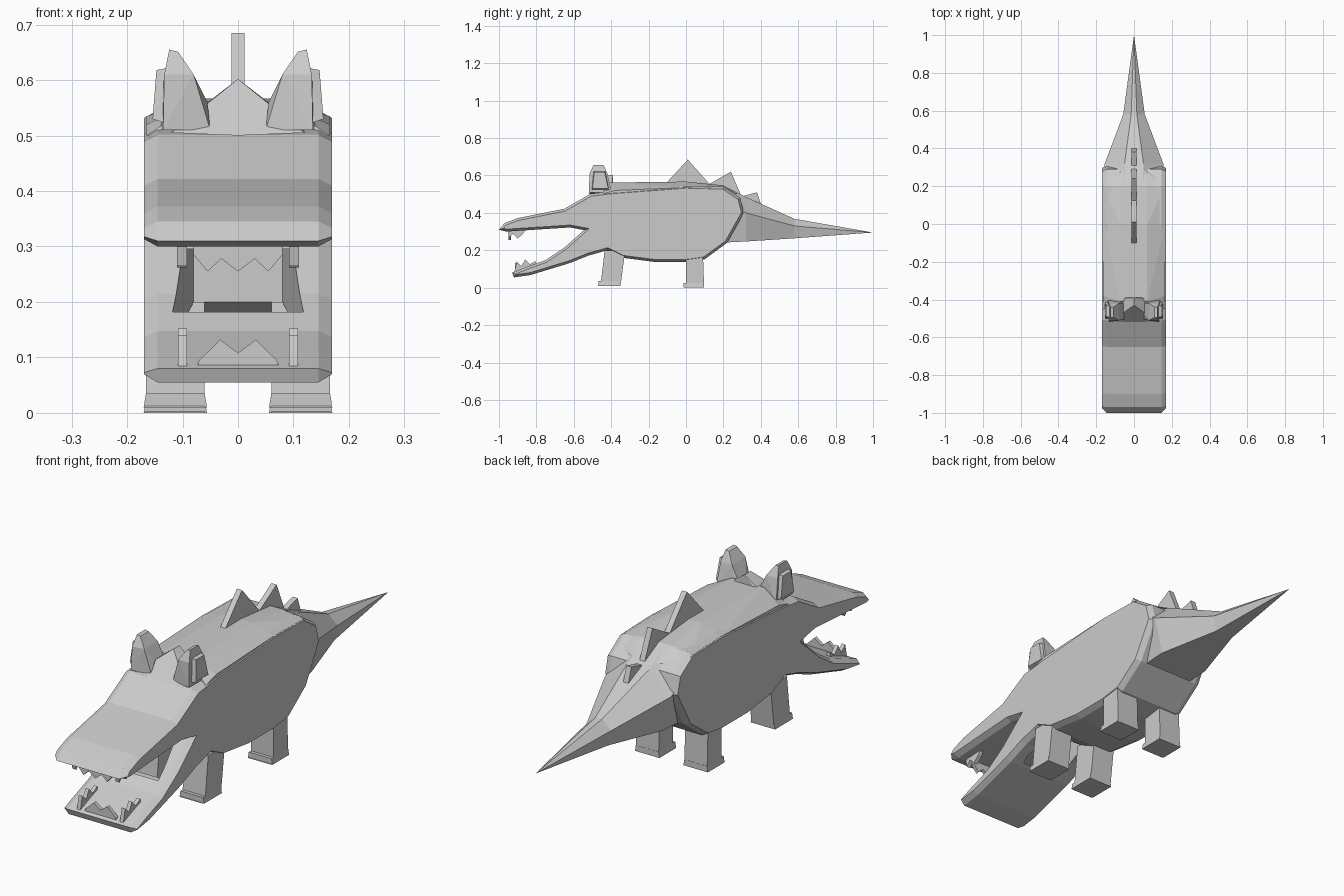
import bpy, bmesh
from mathutils import Vector

if "Cube" in bpy.data.objects:
    bpy.data.objects.remove(bpy.data.objects["Cube"])


def finish(name, bm):
    bmesh.ops.recalc_face_normals(bm, faces=bm.faces)
    mesh = bpy.data.meshes.new(name)
    bm.to_mesh(mesh)
    bm.free()
    obj = bpy.data.objects.new(name, mesh)
    bpy.context.collection.objects.link(obj)
    return obj


def hull(name, pts, mirror=False):
    """Convex part; mirror adds the x-reflected corners to the same part."""
    bm = bmesh.new()
    pts = set(pts) | ({(-x, y, z) for x, y, z in pts} if mirror else set())
    for p in pts:
        bm.verts.new(p)
    res = bmesh.ops.convex_hull(bm, input=bm.verts)
    junk = [g for g in res["geom_interior"] if isinstance(g, bmesh.types.BMVert)]
    bmesh.ops.delete(bm, geom=junk, context='VERTS')
    bmesh.ops.dissolve_limit(bm, angle_limit=0.01, verts=bm.verts, edges=bm.edges)
    return finish(name, bm)


def plate(name, outline, shift, chamfer=None):
    """Flat outline of 3D points pushed along shift, optional chamfered caps."""
    bm = bmesh.new()
    cap = bm.faces.new([bm.verts.new(p) for p in outline])
    ext = bmesh.ops.extrude_face_region(bm, geom=[cap], use_keep_orig=True)["geom"]
    bmesh.ops.translate(bm, vec=shift,
                        verts=[v for v in ext if isinstance(v, bmesh.types.BMVert)])
    bmesh.ops.recalc_face_normals(bm, faces=bm.faces)
    if chamfer:
        n = len(outline)
        caps = [f for f in bm.faces if len(f.verts) == n]
        bmesh.ops.inset_individual(bm, faces=caps, thickness=chamfer[0],
                                   depth=chamfer[1], use_even_offset=True)
    return finish(name, bm)


# body with open jaws: side profile (y, z)
body_profile = [
    (-1.0, .31), (-.97, .345), (-.9, .372), (-.8, .392), (-.65, .422), (-.51, .502),
    (-.4, .515), (0, .545), (.2, .54), (.29, .48), (.31, .4), (.22, .24), (.1, .152),
    (0, .138), (-.17, .138), (-.34, .16), (-.42, .2), (-.52, .172), (-.62, .132),
    (-.83, .068), (-.92, .055), (-.93, .08), (-.86, .108), (-.75, .148),
    (-.65, .215), (-.545, .308), (-.62, .322), (-.96, .300)]
body = plate("body", [(-.145, y, z) for y, z in body_profile], (.29, 0, 0), (.013, .024))

# throat hollow
throat = hull("throat_cutter", [
    (.118, -.70, .15), (.10, -.70, .135), (.118, -.70, .29),
    (.08, -.42, .155), (.07, -.42, .147), (.08, -.42, .30)], True)
throat.hide_render = True
throat.hide_set(True)
cut = body.modifiers.new("throat", 'BOOLEAN')
cut.operation = 'DIFFERENCE'
cut.object = throat
cut.solver = 'EXACT'

# raised back
hull("back", [
    (.165, -.45, .50), (.165, .23, .50), (.165, -.38, .52), (.165, 0, .535),
    (.165, .2, .53), (.07, -.41, .562), (.07, 0, .567), (.07, .2, .547),
    (.06, .28, .50)], True)

# tail: tapering rings joined to a tip
rings = [(.22, .155, .05, .535, .46, .242), (.32, .155, .05, .485, .40, .247),
         (.58, .057, .015, .368, .33, .264)]
bm = bmesh.new()
loops = []
for y, w, tw, top, mid, bot in rings:
    loops.append([bm.verts.new((x, y, z)) for x, z in (
        (tw, top), (w, mid), (w * .75, bot), (-w * .75, bot), (-w, mid), (-tw, top))])
tip = bm.verts.new((0, 1, .295))
bm.faces.new(loops[0])
for a, b in zip(loops, loops[1:]):
    for i in range(6):
        j = (i + 1) % 6
        bm.faces.new((a[i], a[j], b[j], b[i]))
for i in range(6):
    bm.faces.new((loops[-1][i], loops[-1][(i + 1) % 6], tip))
finish("tail", bm)

# back spines
for i, tri in enumerate([[(-.11, .555), (.01, .685), (.125, .555)],
                         [(.10, .54), (.24, .62), (.30, .48)],
                         [(.27, .48), (.38, .51), (.41, .42)]]):
    plate(f"spine_{i + 1}", [(-.012, y, z) for y, z in tri], (.024, 0, 0))

# brow crest between the eyes
hull("brow_crest", [(0, -.52, .50), (.12, -.515, .505), (.05, -.43, .555),
                    (.05, -.39, .555), (.12, -.40, .51), (0, -.43, .602),
                    (0, -.39, .602)], True)

for side, s in (("left", 1), ("right", -1)):
    # eye bumps and outer eye plates
    hull(f"eye_bump_{side}", [(s * x, y, z) for x, y, z in [
        (.05, -.505, .51), (.135, -.52, .51), (.05, -.41, .51), (.14, -.40, .51),
        (.055, -.48, .56), (.055, -.42, .56), (.08, -.51, .61), (.08, -.42, .61),
        (.133, -.515, .61), (.133, -.42, .61), (.108, -.495, .651), (.108, -.44, .651),
        (.124, -.495, .655), (.124, -.44, .655)]])
    hull(f"eye_{side}", [(s * x, y, z) for x, y, z in [
        (.125, -.505, .52), (.125, -.41, .52), (.154, -.50, .53), (.152, -.415, .53),
        (.125, -.495, .622), (.125, -.43, .622), (.147, -.49, .618), (.147, -.435, .618)]])

    # legs with flared feet
    for end, top, bottom, z0 in (("front", (-.435, -.325), (-.455, -.35), .01),
                                 ("rear", (0, .09), (0, .097), 0)):
        y0, y1 = bottom
        plate(f"{end}_leg_{side}",
              [(s * .06, y, z) for y, z in ((top[0], .20), (top[1], .20), (y1, z0),
                                            (y0 - .016, z0), (y0, z0 + .02))],
              (s * .106, 0, 0))
        hull(f"{end}_foot_{side}", [(s * x, y, z) for y in (y0 - .014, y1) for x, z in (
            (.056, z0), (.170, z0), (.06, z0 + .025), (.166, z0 + .025))])

    # side teeth, upper and lower
    plate(f"upper_side_teeth_{side}", [(s * .092, y, z) for y, z in (
        (-.955, .312), (-.945, .265), (-.925, .29), (-.90, .262), (-.87, .29), (-.86, .312))],
        (s * .018, 0, 0))
    plate(f"lower_side_teeth_{side}", [(s * .092, y, z) for y, z in (
        (-.92, .075), (-.905, .14), (-.88, .115), (-.86, .152), (-.835, .125),
        (-.805, .142), (-.80, .11))], (s * .016, 0, 0))

# front teeth rows
up = [(-.08, .312), (-.08, .285), (-.055, .255), (-.03, .278), (0, .255),
      (.03, .278), (.055, .255), (.08, .285), (.08, .312)]
plate("upper_front_teeth", [(x, -.95, z) for x, z in up], (0, .015, 0))
low = [(-.075, .08), (-.07, .095), (-.032, .132), (0, .108), (.032, .132),
       (.07, .095), (.075, .08)]
plate("lower_front_teeth", [(x, -.915, z) for x, z in low], (0, .015, 0))
